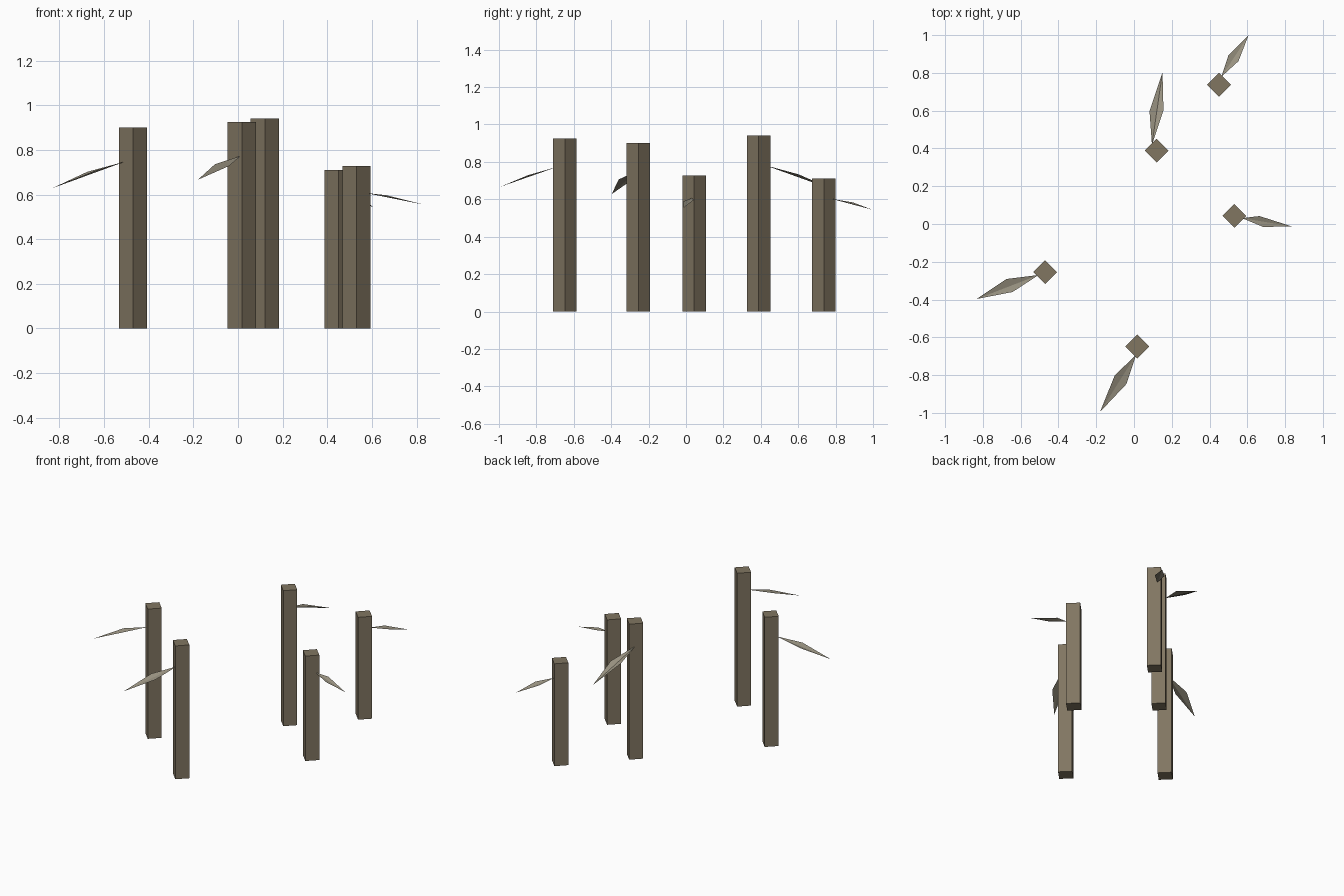
import bpy


def material(name, rgb):
    m = bpy.data.materials.new(name)
    m.diffuse_color = (*rgb, 1)
    return m


bark = material("bark", (0.22, 0.18, 0.12))
dry_leaf = material("dry_leaf", (0.32, 0.29, 0.22))


# four-sided stem, corners pointing along the axes
def stem(i, x, y, height):
    bpy.ops.mesh.primitive_cylinder_add(vertices=4, radius=0.063, depth=height,
                                        location=(x, y, height / 2))
    ob = bpy.context.object
    ob.name = f"stem_{i}"
    ob.data.materials.append(bark)


# thin leaf folded along its midrib, with raised side corners
def leaf(i, base, side_a, tip, side_b):
    me = bpy.data.meshes.new(f"leaf_{i}")
    me.from_pydata([base, side_a, tip, side_b], [], [(0, 2, 1), (0, 3, 2)])
    # keep the upper side facing up
    if sum(p.normal.z for p in me.polygons) < 0:
        me.flip_normals()
    me.materials.append(dry_leaf)
    bpy.context.collection.objects.link(bpy.data.objects.new(f"leaf_{i}", me))


# stem (x, y, height), then leaf base, side, tip, side
plants = [
    ((-0.47, -0.255, 0.90),
     (-0.505, -0.27, 0.748), (-0.675, -0.291, 0.702), (-0.833, -0.397, 0.628), (-0.643, -0.36, 0.706)),
    ((0.017, -0.648, 0.925),
     (0.012, -0.69, 0.773), (-0.103, -0.804, 0.736), (-0.18, -0.995, 0.666), (-0.04, -0.847, 0.728)),
    ((0.12, 0.388, 0.94),
     (0.095, 0.42, 0.783), (0.082, 0.598, 0.733), (0.151, 0.804, 0.645), (0.156, 0.603, 0.733)),
    ((0.45, 0.737, 0.71),
     (0.463, 0.78, 0.602), (0.50, 0.894, 0.583), (0.606, 0.998, 0.544), (0.553, 0.862, 0.583)),
    ((0.531, 0.043, 0.728),
     (0.572, 0.031, 0.607), (0.664, 0.042, 0.597), (0.833, -0.012, 0.555), (0.685, -0.016, 0.588)),
]
for i, (s, *points) in enumerate(plants, 1):
    stem(i, *s)
    leaf(i, *points)
